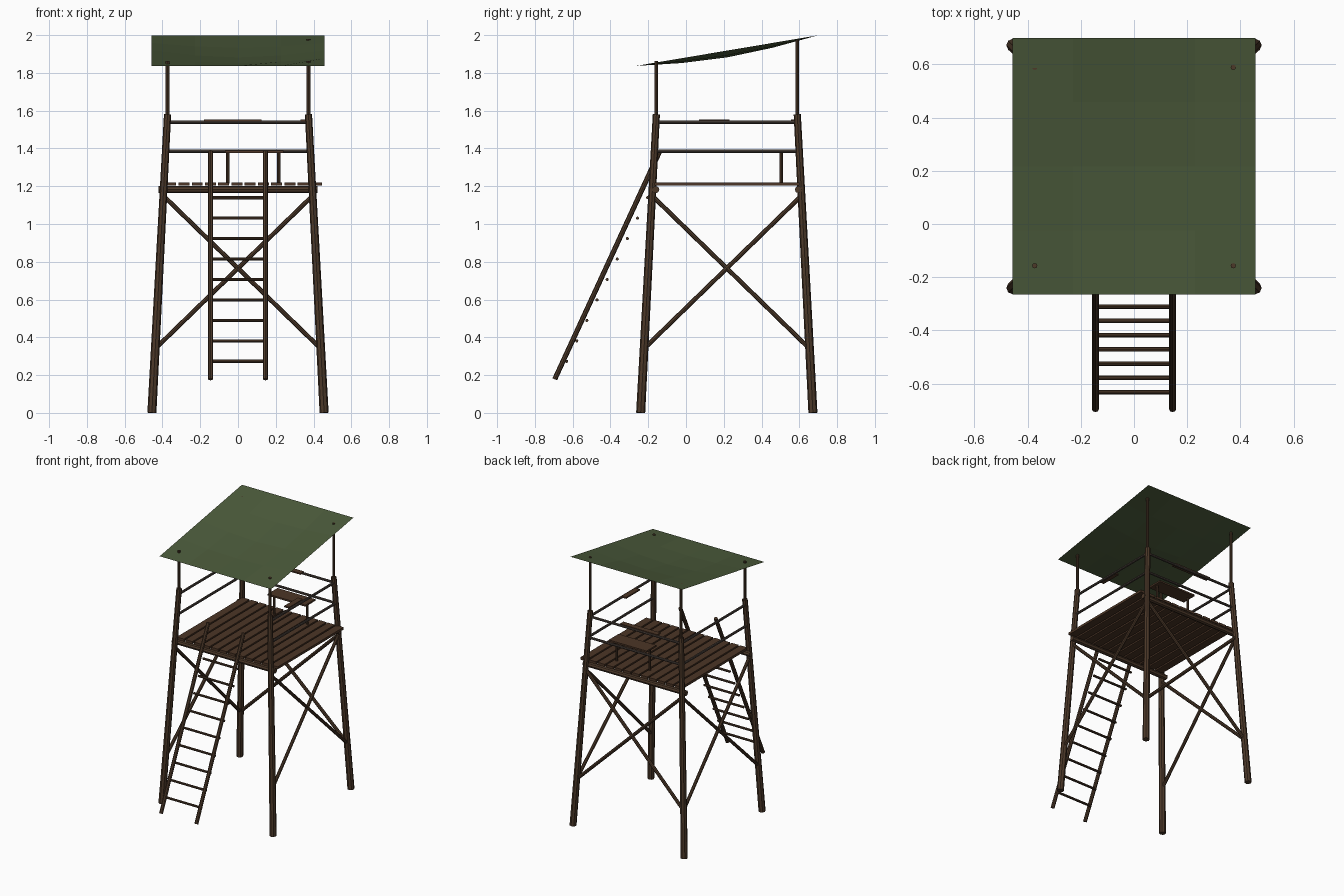
import bpy, bmesh, math
from mathutils import Vector

if "Cube" in bpy.data.objects:
    bpy.data.objects.remove(bpy.data.objects["Cube"])

CY = 0.216            # y centre of the tower
LEG_H = 1.58
BOT, TOP = 0.456, 0.373   # half spacing of legs at foot and top


def material(name, rgb):
    m = bpy.data.materials.new(name)
    m.diffuse_color = (*rgb, 1)
    m.use_nodes = True
    m.node_tree.nodes["Principled BSDF"].inputs["Base Color"].default_value = m.diffuse_color
    return m


LOG = material("log brown", (0.072, 0.040, 0.022))
PLANK = material("plank brown", (0.072, 0.036, 0.019))
RAIL = material("weathered grey brown", (0.075, 0.058, 0.048))
GREEN = material("canvas green", (0.072, 0.105, 0.044))


def finish(name, bm, mat):
    me = bpy.data.meshes.new(name)
    bm.to_mesh(me)
    bm.free()
    me.materials.append(mat)
    ob = bpy.data.objects.new(name, me)
    bpy.context.collection.objects.link(ob)
    return ob


def pole(name, a, b, r1, r2=None, mat=LOG, sides=8):
    """Round log from a to b."""
    a, b = Vector(a), Vector(b)
    bm = bmesh.new()
    bmesh.ops.create_cone(bm, cap_ends=True, segments=sides, radius1=r1,
                          radius2=r2 or r1, depth=(b - a).length)
    ob = finish(name, bm, mat)
    ob.location = (a + b) / 2
    ob.rotation_mode = 'QUATERNION'
    ob.rotation_quaternion = (b - a).to_track_quat('Z', 'Y')
    return ob


def board(name, centre, size, mat=PLANK):
    bm = bmesh.new()
    bmesh.ops.create_cube(bm, size=1)
    bmesh.ops.scale(bm, vec=size, verts=bm.verts)
    ob = finish(name, bm, mat)
    ob.location = centre
    return ob


def on_leg(sx, sy, z):
    """Point on the axis of a leaning leg at height z."""
    h = BOT + (TOP - BOT) * z / LEG_H
    return (sx * h, CY + sy * h, z)


# Legs and the thin posts that carry the roof
for sx in (-1, 1):
    for sy in (-1, 1):
        pole("leg", on_leg(sx, sy, 0), on_leg(sx, sy, LEG_H), 0.024, 0.019)
        x, y = sx * TOP, CY + sy * TOP
        pole("roof_post", (x, y, 1.45), (x, y, 1.862 if sy < 0 else 1.98), 0.010)

# Cross braces and hand rails on the left, right and back
for c1, c2 in (((-1, -1), (-1, 1)), ((1, -1), (1, 1)), ((-1, 1), (1, 1))):
    pole("brace", on_leg(*c1, 0.34), on_leg(*c2, 1.15), 0.012)
    pole("brace", on_leg(*c2, 0.34), on_leg(*c1, 1.15), 0.012)
    for z in (1.385, 1.538):
        pole("hand_rail", on_leg(*c1, z), on_leg(*c2, z), 0.009, mat=RAIL)

# Platform: two bearer logs and twelve floor boards
for y in (-0.16, 0.595):
    pole("bearer", (-0.42, y, 1.182), (0.42, y, 1.182), 0.019)
for i in range(12):
    board("floor_board", (-0.356 + i * 0.0701, 0.217, 1.212), (0.058, 0.77, 0.018))

# Bench and small rail shelves
board("bench_seat", (0.085, 0.505, 1.383), (0.31, 0.115, 0.012))
for x in (-0.055, 0.215):
    pole("bench_leg", (x, 0.505, 1.215), (x, 0.505, 1.38), 0.009)
board("back_shelf", (-0.027, 0.575, 1.547), (0.305, 0.04, 0.010))
board("side_shelf", (0.35, 0.15, 1.547), (0.04, 0.16, 0.010))

# Ladder
for x in (-0.145, 0.145):
    pole("ladder_stile", (x, -0.695, 0.178), (x, -0.14, 1.383), 0.0135)
for i in range(9):
    y, z = -0.632 + i * 0.0536, 0.273 + i * 0.1083
    pole("ladder_rung", (-0.145, y, z), (0.145, y, z), 0.0085)

# Sagging canvas roof
bm = bmesh.new()
bmesh.ops.create_grid(bm, x_segments=4, y_segments=4, size=1)
for v in bm.verts:
    sag = 0.036 * math.cos(v.co.x * math.pi / 2) * math.cos(v.co.y * math.pi / 2)
    v.co = (v.co.x * 0.457, 0.217 + v.co.y * 0.482, 1.918 + v.co.y * 0.081 - sag)
finish("roof_canvas", bm, GREEN)
